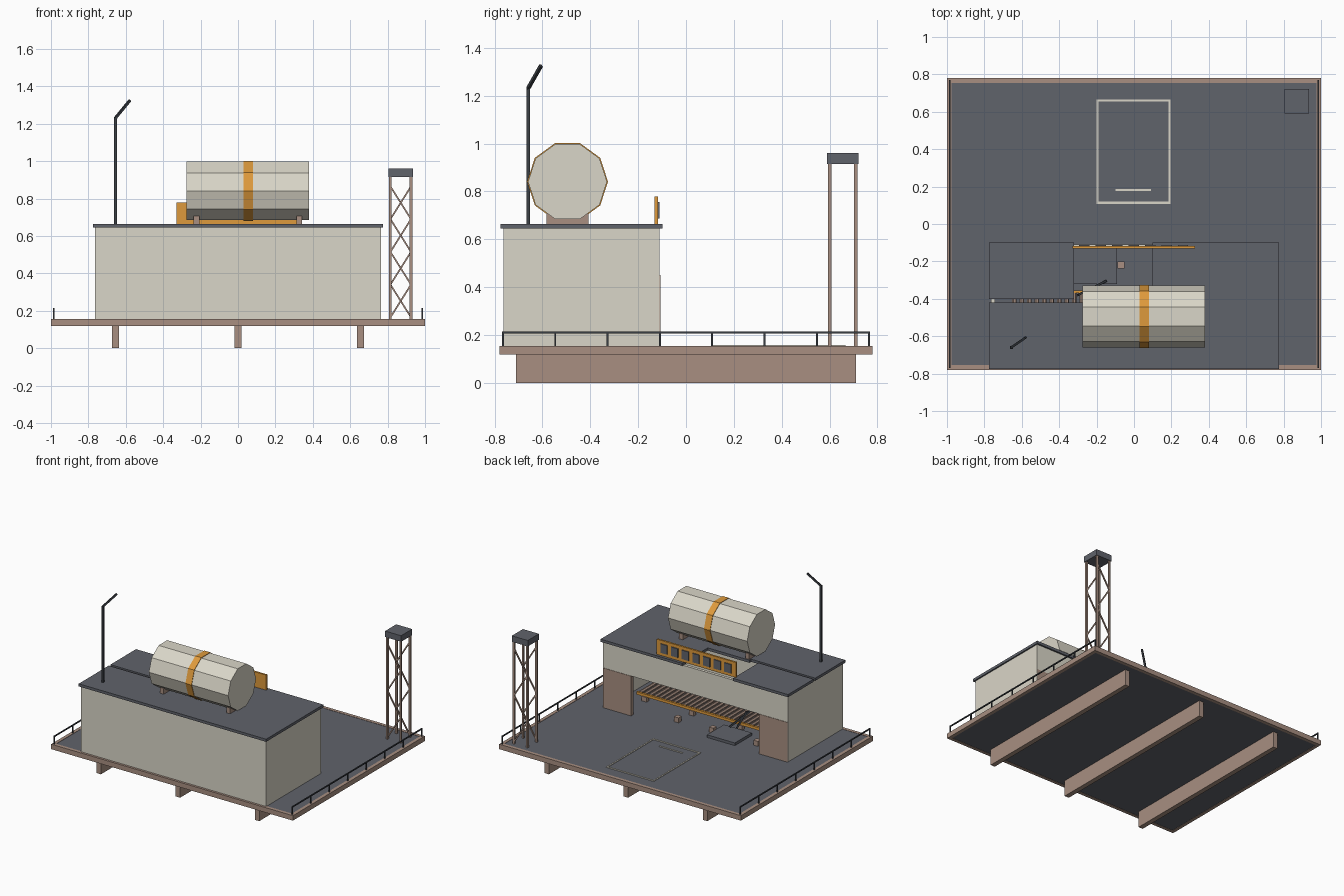
import bpy, bmesh, math
from mathutils import Vector

if "Cube" in bpy.data.objects:
    bpy.data.objects.remove(bpy.data.objects["Cube"])


def mat(name, hexcol):
    lin = []
    for i in (0, 2, 4):
        c = int(hexcol[i:i + 2], 16) / 255
        lin.append(c / 12.92 if c <= 0.04045 else ((c + 0.055) / 1.055) ** 2.4)
    m = bpy.data.materials.new(name)
    m.diffuse_color = (*lin, 1)
    m.use_nodes = True
    m.node_tree.nodes["Principled BSDF"].inputs["Base Color"].default_value = m.diffuse_color
    return m


CREAM = mat("cream paint", "DAD6C8")
SLATE = mat("slate grey", "60636B")
BROWN = mat("dusty brown", "A88F81")
OCHRE = mat("ochre", "DE9A3C")
CHAR = mat("charcoal", "3A3E44")


def finish(name, bm, m):
    bmesh.ops.recalc_face_normals(bm, faces=bm.faces)
    me = bpy.data.meshes.new(name)
    bm.to_mesh(me)
    bm.free()
    me.materials.append(m)
    ob = bpy.data.objects.new(name, me)
    bpy.context.collection.objects.link(ob)
    return ob


def add_box(bm, x0, x1, y0, y1, z0, z1):
    vs = bmesh.ops.create_cube(bm, size=1)["verts"]
    for v in vs:
        v.co = Vector(((x0 + x1) / 2 + v.co.x * (x1 - x0),
                       (y0 + y1) / 2 + v.co.y * (y1 - y0),
                       (z0 + z1) / 2 + v.co.z * (z1 - z0)))


def boxes(name, m, *specs):
    bm = bmesh.new()
    for s in specs:
        add_box(bm, *s)
    return finish(name, bm, m)


def add_bar(bm, a, b, r, n=4, turn=math.pi / 4):
    # straight bar with n sides between two points
    a, b = Vector(a), Vector(b)
    d = b - a
    vs = bmesh.ops.create_cone(bm, cap_ends=True, segments=n, radius1=r, radius2=r, depth=d.length)["verts"]
    q = d.to_track_quat('Z', 'Y')
    c, s = math.cos(turn), math.sin(turn)
    for v in vs:
        p = Vector((v.co.x * c - v.co.y * s, v.co.x * s + v.co.y * c, v.co.z))
        v.co = q @ p + (a + b) / 2


def bars(name, m, segs, r, n=4):
    bm = bmesh.new()
    for a, b in segs:
        add_bar(bm, a, b, r, n)
    return finish(name, bm, m)


# platform: deck, rim and three beams underneath
D = 0.155
boxes("deck", SLATE, (-.975, .975, -.755, .755, .12, .153))
boxes("deck_rim", BROWN,
      (-1, 1, -.78, -.755, .118, D), (-1, 1, .755, .78, .118, D),
      (-1, -.975, -.755, .755, .118, D), (.975, 1, -.755, .755, .118, D))
boxes("support_beams", BROWN, *[(x - .018, x + .018, -.71, .71, 0, .12) for x in (-.655, 0, .655)])

# side railings
for side, name in ((-1, "left_railing"), (1, "right_railing")):
    x = .985 * side
    specs = [(x - .004, x + .004, -.769, .769, .207, .215)]
    for i in range(8):
        y = -.765 + i * .2186
        specs.append((x - .004, x + .004, y - .004, y + .004, D, .21))
    boxes(name, CHAR, *specs)

# landing outline painted on the deck
boxes("deck_marking", CREAM,
      (-.2, .195, .108, .12, .153, .158), (-.2, .195, .654, .666, .153, .158),
      (-.2, -.19, .12, .654, .153, .158), (.185, .195, .12, .654, .153, .158),
      (-.1, .092, .177, .187, .153, .158))

# shed walls, open at the back
T = .645
boxes("shed_walls", CREAM,
      (-.765, .765, -.763, -.74, .153, T),
      (-.765, -.742, -.74, -.11, .153, T), (.742, .765, -.74, -.11, .153, T),
      (-.742, .742, -.132, -.11, .45, T))
boxes("rear_door_jambs", BROWN,
      (-.763, -.53, -.135, -.107, .153, .45), (.53, .763, -.135, -.107, .153, .45))

# roof slabs with a narrow slit and an open bay
boxes("roof", SLATE,
      (-.775, .775, -.775, -.42, T, .665),
      (-.775, -.32, -.4, -.098, T, .665),
      (.1, .775, -.42, -.098, T, .665))

# roof tank: ten-sided drum, band and saddles
CY, CZ, R = -.495, .841, .165
for name, m, x0, x1, r in (("tank", CREAM, -.275, .38, R), ("tank_band", OCHRE, .03, .08, R + .004)):
    bm = bmesh.new()
    rings = [[bm.verts.new((x, CY + r * math.cos(k * math.pi / 5), CZ + r * math.sin(k * math.pi / 5)))
              for k in range(10)] for x in (x0, x1)]
    for k in range(10):
        j = (k + 1) % 10
        bm.faces.new((rings[0][k], rings[0][j], rings[1][j], rings[1][k]))
    bm.faces.new(rings[0])
    bm.faces.new(rings[1])
    finish(name, bm, m)
boxes("tank_saddles", BROWN, *[(x - .015, x + .015, CY - .087, CY + .087, .665, .708) for x in (-.222, .327)])
# bearers carrying the saddles across the open bay
boxes("saddle_bearer", SLATE, (-.245, .1, -.42, -.40, .645, .665))

# sign board on the rear roof edge with blank dark plates
boxes("sign_board", OCHRE, (-.33, .325, -.132, -.118, .665, .778))
boxes("sign_plates", SLATE,
      *[(-.292 + i * .088 - .002, -.292 + i * .088 + .054, -.118, -.111, .688, .755) for i in range(7)])

# lamp mast with a bent arm
boxes("mast", CHAR, (-.663, -.648, -.667, -.652, .665, 1.235))
bars("mast_arm", CHAR, [((-.656, -.66, 1.23), (-.578, -.606, 1.325))], .009)

# lattice tower: posts, cap and zigzag braces
XA, XB, YA, YB = .815, .925, .601, .71
boxes("tower_posts", BROWN,
      *[(x - .007, x + .007, y - .007, y + .007, .153, .92) for x in (XA, XB) for y in (YA, YB)])
boxes("tower_cap", SLATE, (.804, .936, .59, .721, .915, .96))
segs = []
for y, flip in ((YA, 0), (YB, 1)):
    for i in range(4):
        xs = (XA, XB) if (i + flip) % 2 == 0 else (XB, XA)
        segs.append(((xs[0], y, .165 + i * .175), (xs[1], y, .165 + (i + 1) * .175)))
bars("tower_braces", BROWN, segs, .006)

# low roller conveyor inside the shed
boxes("conveyor_rails", OCHRE,
      (-.66, .66, -.37, -.355, .185, .205), (-.66, .66, -.595, -.58, .185, .205))
boxes("conveyor_feet", BROWN,
      *[(x - .02, x + .02, y - .015, y + .015, .153, .187)
        for x in (-.59, -.2, .2, .59) for y in (-.3625, -.5875)])
bars("conveyor_rollers", BROWN,
     [((-.64 + i * .04, -.58, .198), (-.64 + i * .04, -.37, .198)) for i in range(33)], .012, 6)

# fallen roof panel, loose blocks and broken rods
boxes("fallen_panel", SLATE, (-.32, -.09, -.32, -.12, .153, .173))
boxes("loose_blocks", BROWN,
      *[(x - .018, x + .018, -.237, -.2, .153, .19) for x in (-.436, -.07, .22)])
bars("broken_rods", CHAR, [((-.15, -.305, .18), (-.3, -.38, .33)), ((-.19, -.33, .17), (-.25, -.36, .3))], .009)
